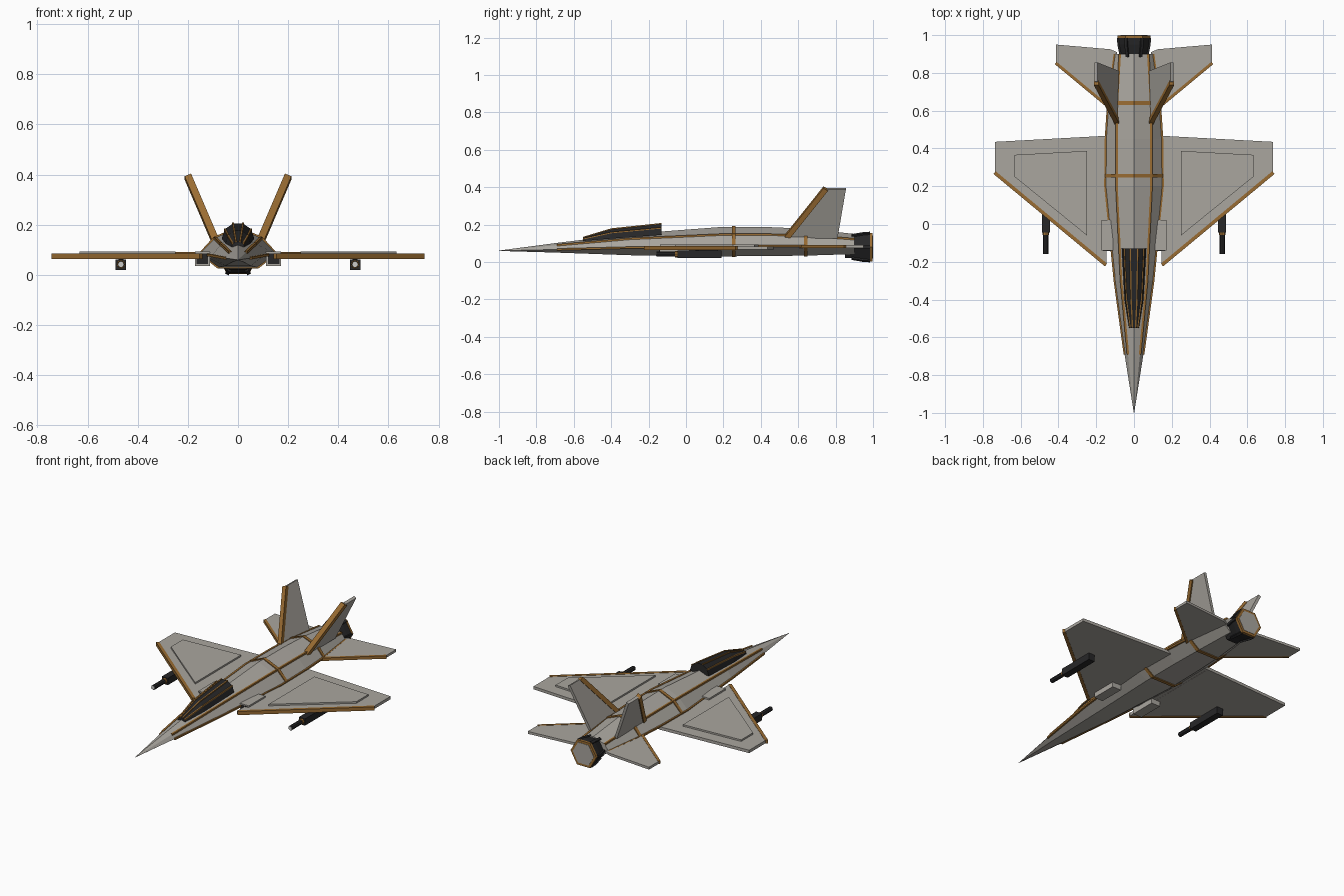
import bpy, bmesh, math
from mathutils import Vector

if "Cube" in bpy.data.objects:
    bpy.data.objects.remove(bpy.data.objects["Cube"], do_unlink=True)


def material(name, rgb):
    m = bpy.data.materials.new(name)
    m.use_nodes = True
    m.diffuse_color = (*rgb, 1)
    m.node_tree.nodes["Principled BSDF"].inputs["Base Color"].default_value = (*rgb, 1)
    return m


GREY = material("hull grey", (0.40, 0.38, 0.345))
BRONZE = material("bronze trim", (0.32, 0.15, 0.032))
DARK = material("dark metal", (0.02, 0.02, 0.021))
PALE = material("pale muzzle", (0.6, 0.6, 0.58))


def finish(name, bm, mat):
    bmesh.ops.recalc_face_normals(bm, faces=bm.faces)
    mesh = bpy.data.meshes.new(name)
    bm.to_mesh(mesh)
    bm.free()
    ob = bpy.data.objects.new(name, mesh)
    mesh.materials.append(mat)
    bpy.context.collection.objects.link(ob)
    return ob


def loft(name, rings, mat):
    """Skin a list of equal-length point rings and cap both ends."""
    bm = bmesh.new()
    loops = [[bm.verts.new(p) for p in ring] for ring in rings]
    for a, b in zip(loops, loops[1:]):
        for i in range(len(a)):
            j = (i + 1) % len(a)
            bm.faces.new((a[i], a[j], b[j], b[i]))
    bm.faces.new(loops[0])
    bm.faces.new(loops[-1])
    bmesh.ops.remove_doubles(bm, verts=bm.verts, dist=0.0002)
    return finish(name, bm, mat)


def plate(name, outline, z0, z1, mat):
    return loft(name, [[(x, y, z) for x, y in outline] for z in (z0, z1)], mat)


def box(name, x0, x1, y0, y1, z0, z1, mat):
    return plate(name, [(x0, y0), (x1, y0), (x1, y1), (x0, y1)], z0, z1, mat)


def beam(name, path, side, up, mat):
    """Rectangular strip along a path; side and up are half-extent vectors."""
    s, u = Vector(side), Vector(up)
    return loft(name, [[Vector(p) + a * s + b * u for a, b in
                        ((-1, -1), (1, -1), (1, 1), (-1, 1))] for p in path], mat)


def prism(name, cx, cz, stations, sides, mat, turn=0.0):
    """Round or polygonal body along y from (y, radius) stations."""
    rings = [[(cx + r * math.cos(turn + math.tau * i / sides), y,
               cz + r * math.sin(turn + math.tau * i / sides))
              for i in range(sides)] for y, r in stations]
    return loft(name, rings, mat)


# Fuselage stations: y, half width, edge z, shoulder x, shoulder z, top z, bottom z
STATIONS = [(-1, .001, .06, .0005, .0605, .061, .059),
            (-.69, .05, .067, .032, .09, .102, .05),
            (-.3, .103, .077, .068, .124, .15, .036),
            (.2, .153, .085, .092, .147, .188, .03),
            (.45, .15, .086, .092, .146, .186, .032),
            (.64, .138, .086, .09, .142, .178, .034),
            (.9, .103, .085, .075, .122, .15, .042)]


def station(y):
    for a, b in zip(STATIONS, STATIONS[1:]):
        if a[0] <= y <= b[0]:
            t = (y - a[0]) / (b[0] - a[0])
            return [p + (q - p) * t for p, q in zip(a, b)]


def section(y, grow=0.0):
    y, w, ez, sx, sz, top, bot = station(y)
    half = [(sx + grow, sz + grow), (w + grow, ez), (w * .5 + grow, bot - grow)]
    pts = [(0, top + grow)] + half + [(-x, z) for x, z in reversed(half)]
    return [(x, y, z) for x, z in pts]


loft("fuselage", [section(s[0]) for s in STATIONS], GREY)

# Trim bands around the hull
for name, y in (("middle_band", .255), ("rear_band", .64)):
    loft(name, [section(y + d, .005) for d in (-.01, .01)], BRONZE)

# Canopy: half-octagon section with ribs along its edges
CANOPY = [(-.55, .026, .112, .02), (-.4, .05, .125, .054), (-.13, .065, .145, .063)]
ANGLES = [math.radians(a) for a in (0, 36, 72, 108, 144, 180)]


def arch(y, w, base, h, grow=0.0):
    return [(w * math.cos(a), y, base + (h + grow) * math.sin(a)) for a in ANGLES]


loft("canopy", [arch(*c) for c in CANOPY], DARK)
for i in range(1, 5):
    beam("canopy_rib", [arch(*c)[i] for c in CANOPY], (.0035, 0, 0), (0, 0, .0035), BRONZE)

# Engine nozzle with trim ring and end cap
prism("nozzle", 0, .08, [(.85, .068), (.9, .07), (.95, .083), (.985, .086)], 6, DARK)
prism("nozzle_ring", 0, .08, [(.984, .088), (.998, .088)], 6, BRONZE)
prism("nozzle_cap", 0, .08, [(.99, .072), (1.0, .072)], 6, GREY)
for i in range(6):
    a = math.tau * i / 6
    c, s = math.cos(a), math.sin(a)
    beam("nozzle_rib", [(c * r, y, .08 + s * r) for y, r in ((.885, .07), (.95, .083), (.985, .085))],
         (-s * .008, 0, c * .008), (c * .005, 0, s * .005), DARK)

for side, m in (("left", 1), ("right", -1)):
    def flip(points):
        return [(m * p[0], *p[1:]) for p in points]

    # Hull edge strips
    trim = [s[0] for s in STATIONS[1:]]
    beam(side + "_shoulder_strip", flip([(station(y)[3], y, station(y)[4]) for y in trim]),
         (.006, 0, 0), (0, 0, .005), BRONZE)
    beam(side + "_edge_strip", flip([(station(y)[1], y, station(y)[2]) for y in trim]),
         (.005, 0, 0), (0, 0, .005), BRONZE)

    # Wing, raised panel and leading edge
    plate(side + "_wing", flip([(.145, -.215), (.735, .275), (.735, .435), (.145, .467)]),
          .066, .084, GREY)
    plate(side + "_wing_root", flip([(.09, -.1), (.146, -.1), (.146, .467), (.09, .467)]),
          .067, .083, GREY)
    plate(side + "_wing_panel", flip([(.25, -.06), (.632, .25), (.632, .366), (.25, .387)]),
          .083, .094, GREY)
    beam(side + "_wing_edge", flip([(.148, -.217, .075), (.738, .272, .075)]),
         (m * .006, -.007, 0), (0, 0, .011), BRONZE)

    # Tailplane and leading edge
    plate(side + "_tailplane", flip([(.09, .585), (.413, .855), (.413, .95), (.125, .925), (.09, .91)]),
          .075, .09, GREY)
    beam(side + "_tailplane_edge", flip([(.12, .608, .0825), (.414, .852, .0825)]),
         (m * .005, -.006, 0), (0, 0, .009), BRONZE)

    # Canted fin and leading edge
    across = Vector((m * .008, 0, -.0034))
    fin = [Vector(p) for p in flip([(.088, .55, .13), (.2, .755, .392),
                                    (.2, .855, .392), (.088, .81, .13)])]
    loft(side + "_fin", [[p + k * across for p in fin] for k in (-1, 1)], GREY)
    beam(side + "_fin_edge", [fin[0] + Vector((0, -.012, 0)), fin[1] + Vector((0, -.008, 0))],
         across * 1.6, (0, .012, -.007), BRONZE)

    # Air intake with dark mouth
    loft(side + "_intake", [flip([(.112, y, .036), (.172, y, .036), (.172, y, top), (.112, y, top)])
                            for y, top in ((-.14, .094), (.02, .094))], GREY)
    mouth = sorted((m * .12, m * .165))
    box(side + "_intake_mouth", *mouth, -.144, -.13, .043, .086, DARK)

    # Wing gun: pod, collar, barrel and muzzle
    x = m * .467
    box(side + "_gun_pod", x - .021, x + .021, -.045, .19, .02, .062, DARK)
    box(side + "_gun_mount", x - .01, x + .01, .05, .17, .058, .07, DARK)
    prism(side + "_gun_collar", x, .042, [(-.058, .017), (-.044, .017)], 8, BRONZE)
    prism(side + "_gun_barrel", x, .042, [(-.158, .014), (-.05, .014)], 8, DARK)
    prism(side + "_gun_muzzle", x, .042, [(-.16, .011), (-.15, .011)], 8, PALE)
